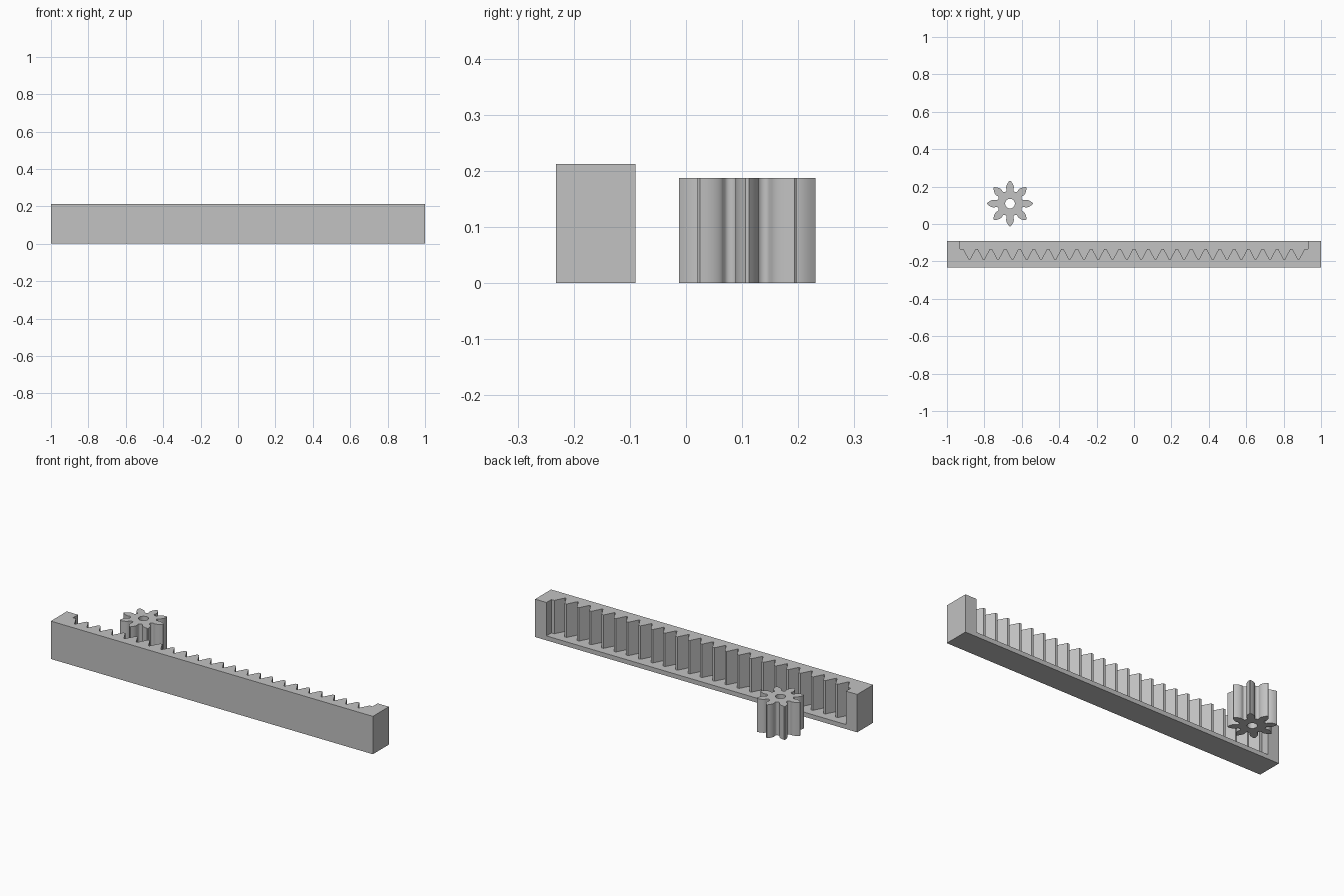
import bpy
import bmesh
from math import pi, sin, cos, tan, radians, sqrt, acos

if "Cube" in bpy.data.objects:
    bpy.data.objects.remove(bpy.data.objects["Cube"], do_unlink=True)

grey = bpy.data.materials.new("light grey")
grey.use_nodes = True
colour = (0.54, 0.54, 0.54, 1)
grey.diffuse_color = colour
grey.node_tree.nodes["Principled BSDF"].inputs["Base Color"].default_value = colour

# Shared gearing dimensions
PITCH = 0.0765
MODULE = PITCH / pi
PRESSURE = radians(28)


def extrude_loops(name, loops, z0, z1):
    """Fill the outline loops (outer, then holes) and extrude from z0 to z1."""
    bm = bmesh.new()
    edges = []
    for loop in loops:
        verts = [bm.verts.new((x, y, z0)) for x, y in loop]
        edges += [bm.edges.new((v, verts[i - 1])) for i, v in enumerate(verts)]
    bmesh.ops.triangle_fill(bm, edges=edges, use_beauty=True)
    region = bmesh.ops.extrude_face_region(bm, geom=bm.faces[:], use_keep_orig=True)
    top = [g for g in region["geom"] if isinstance(g, bmesh.types.BMVert)]
    bmesh.ops.translate(bm, verts=top, vec=(0, 0, z1 - z0))
    bmesh.ops.recalc_face_normals(bm, faces=bm.faces[:])
    mesh = bpy.data.meshes.new(name)
    bm.to_mesh(mesh)
    bm.free()
    mesh.materials.append(grey)
    obj = bpy.data.objects.new(name, mesh)
    bpy.context.collection.objects.link(obj)
    return obj


def activate(obj):
    bpy.ops.object.select_all(action="DESELECT")
    obj.select_set(True)
    bpy.context.view_layer.objects.active = obj


# Rack: solid bar with a toothed pocket cut in its back, leaving a floor and two ends
FRONT, BACK, TIP = -0.232, -0.09, -0.134
ROOT = TIP - 2.25 * MODULE
FLOOR, HEIGHT, END = 0.025, 0.2125, 0.93
rack = extrude_loops("rack", [[(-1, FRONT), (1, FRONT), (1, BACK), (-1, BACK)]], 0, HEIGHT)

tip_half = PITCH / 4 - MODULE * tan(PRESSURE)
root_half = PITCH / 4 - 1.25 * MODULE * tan(PRESSURE)
TEETH = 25
pocket = [(-END, BACK + 0.1), (-END, TIP)]
for i in range(TEETH):
    x = (i - (TEETH - 1) / 2) * PITCH
    if i > 0:
        pocket += [(x - PITCH / 2 + root_half, ROOT), (x - tip_half, TIP)]
    if i < TEETH - 1:
        pocket += [(x + tip_half, TIP), (x + PITCH / 2 - root_half, ROOT)]
pocket += [(END, TIP), (END, BACK + 0.1)]
cutter = extrude_loops("pocket_cutter", [pocket], FLOOR, HEIGHT + 0.1)
cutter.hide_render = True

cut = rack.modifiers.new("pocket", "BOOLEAN")
cut.operation = "DIFFERENCE"
cut.solver = "EXACT"
cut.object = cutter
activate(rack)
bpy.ops.object.modifier_apply(modifier=cut.name)
bpy.data.objects.remove(cutter, do_unlink=True)

# Pinion: involute teeth with rounded gaps and a round bore
COUNT = 8
pitch_r = MODULE * COUNT / 2
base_r = pitch_r * cos(PRESSURE)
outer_r = pitch_r + MODULE
root_r = pitch_r - 1.25 * MODULE
neck_r = 0.076
base_half = pi / (2 * COUNT) + tan(PRESSURE) - PRESSURE
gap_half = pi / COUNT - base_half


def flank(steps=8):
    """Polar points (radius, angle from tooth centre), from base circle to tip."""
    points = []
    for i in range(steps + 1):
        r = base_r + (outer_r - base_r) * (i / steps) ** 2
        a = acos(min(1, base_r / r))
        points.append((r, base_half - (tan(a) - a)))
    return points


side = flank()
tooth = [(r, -a) for r, a in side] + [(r, a) for r, a in reversed(side)]
for i in range(9):
    t = pi * i / 8
    tooth.append((neck_r - (neck_r - root_r) * sin(t), pi / COUNT - gap_half * cos(t)))

CX, CY = -0.663, 0.109
outline = [(CX + r * cos(a + k * 2 * pi / COUNT), CY + r * sin(a + k * 2 * pi / COUNT))
           for k in range(COUNT) for r, a in tooth]
bore = [(CX + 0.026 * cos(2 * pi * i / 32), CY + 0.026 * sin(2 * pi * i / 32))
        for i in range(32)]
pinion = extrude_loops("pinion", [outline, bore], 0, HEIGHT - FLOOR)
activate(pinion)
bpy.ops.object.shade_smooth_by_angle(angle=radians(30))
